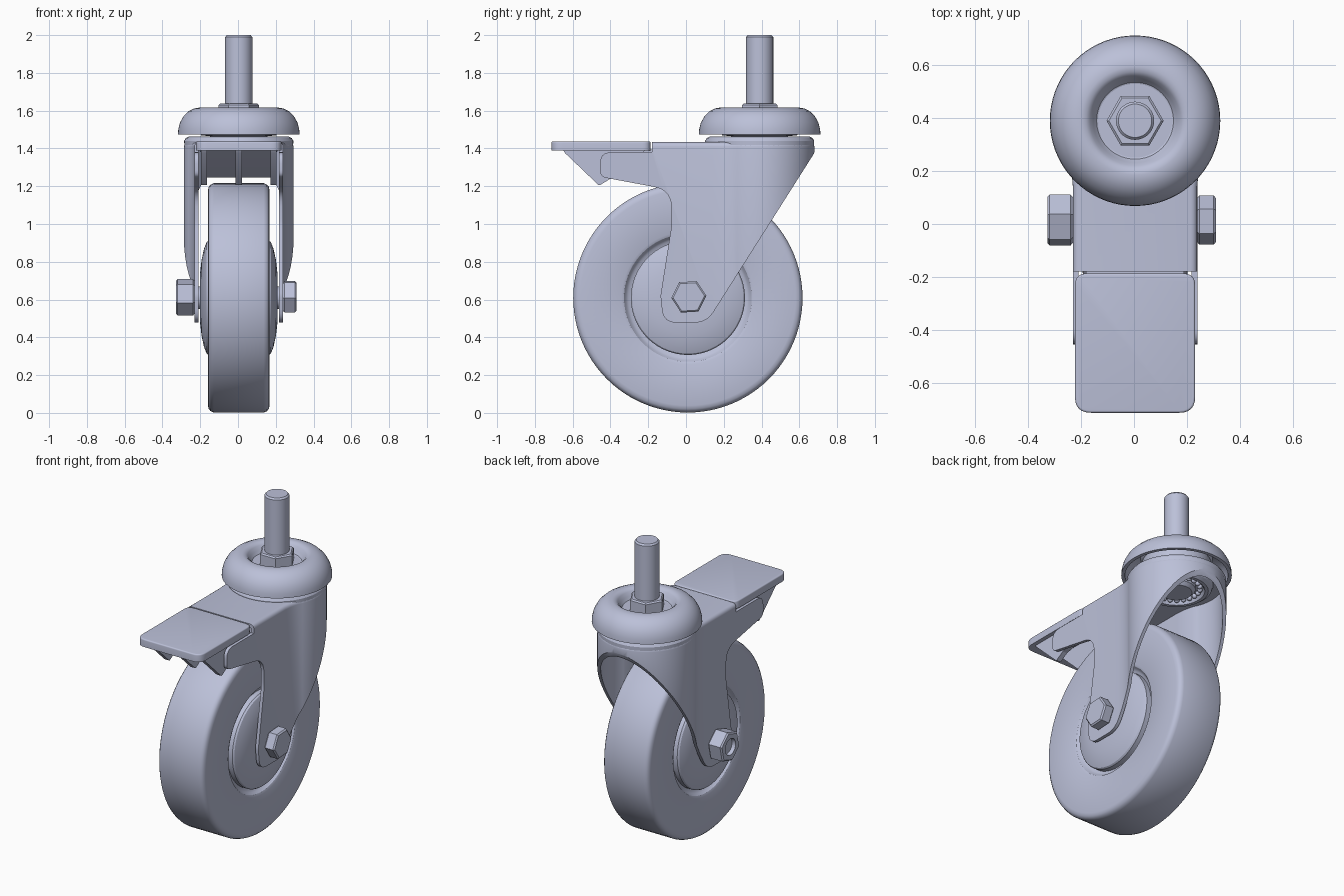
import bpy, bmesh, math
from mathutils import Matrix, Vector

if "Cube" in bpy.data.objects:
    bpy.data.objects.remove(bpy.data.objects["Cube"], do_unlink=True)

CX = 0.004                                  # symmetry plane
SWIVEL = Vector((CX, 0.39, 0))              # vertical swivel axis
AXLE = Vector((CX, 0.01, 0.609))            # wheel axle centre
TO_X = Matrix.Rotation(math.pi / 2, 4, 'Y')  # turns z into x

steel = bpy.data.materials.new("blue_grey")
steel.use_nodes = True
COLOUR = (0.50, 0.53, 0.69, 1)
steel.diffuse_color = COLOUR
bsdf = next(n for n in steel.node_tree.nodes if n.type == 'BSDF_PRINCIPLED')
bsdf.inputs["Base Color"].default_value = COLOUR


def finish(name, bm, matrix=Matrix(), smooth=True):
    bm.transform(matrix)
    bmesh.ops.recalc_face_normals(bm, faces=bm.faces)
    mesh = bpy.data.meshes.new(name)
    bm.to_mesh(mesh)
    bm.free()
    mesh.materials.append(steel)
    obj = bpy.data.objects.new(name, mesh)
    bpy.context.collection.objects.link(obj)
    if smooth:
        shade(obj)
    return obj


def activate(obj):
    bpy.ops.object.select_all(action='DESELECT')
    obj.select_set(True)
    bpy.context.view_layer.objects.active = obj


def shade(obj):
    activate(obj)
    bpy.ops.object.shade_smooth_by_angle(angle=math.radians(32))


def revolve(name, profile, place, sideways=False, steps=72):
    """Spin a (radius, height) profile round z, or round x."""
    bm = bmesh.new()
    verts = [bm.verts.new((r, 0, h)) for r, h in profile]
    edges = [bm.edges.new(p) for p in zip(verts, verts[1:])]
    if profile[0][0] > 0:                   # ring profiles are closed
        edges.append(bm.edges.new((verts[-1], verts[0])))
    bmesh.ops.spin(bm, geom=verts + edges, cent=(0, 0, 0), axis=(0, 0, 1),
                   angle=math.tau, steps=steps, use_duplicate=False)
    bmesh.ops.remove_doubles(bm, verts=bm.verts, dist=1e-5)
    return finish(name, bm, Matrix.Translation(place) @ (TO_X if sideways else Matrix()))


def rounded(points, steps=6):
    """Round each (u, v, radius) corner of an outline."""
    out = []
    for i, (u, v, r) in enumerate(points):
        c = Vector((u, v))
        a = Vector(points[i - 1][:2]) - c
        b = Vector(points[(i + 1) % len(points)][:2]) - c
        if r == 0:
            out.append(c)
            continue
        half = a.angle(b) / 2
        cut = min(r / math.tan(half), a.length * .49, b.length * .49)
        p, q = c + a.normalized() * cut, c + b.normalized() * cut
        for k in range(steps + 1):
            t = k / steps
            out.append(p * (1 - t) ** 2 + c * 2 * t * (1 - t) + q * t * t)
    return out


def prism(name, outline, lo, hi, axis='Z', bevel=0, smooth=True):
    """Extrude (x, y) along z, or (y, z) along x; bevel softens the top rim."""
    bm = bmesh.new()
    spot = (lambda u, v, w: (u, v, w)) if axis == 'Z' else (lambda u, v, w: (w, u, v))
    base = bm.faces.new([bm.verts.new(spot(u, v, lo)) for u, v in outline])
    geo = bmesh.ops.extrude_face_region(bm, geom=[base])["geom"]
    verts = [g for g in geo if isinstance(g, bmesh.types.BMVert)]
    bmesh.ops.translate(bm, verts=verts, vec=spot(0, 0, hi - lo))
    if bevel:
        rim = [e for e in bm.edges if all(v in verts for v in e.verts)]
        bmesh.ops.bevel(bm, geom=rim, offset=bevel, segments=4, profile=0.5, affect='EDGES')
    return finish(name, bm, smooth=smooth)


def boolean(obj, cutter, operation):
    mod = obj.modifiers.new("cut", 'BOOLEAN')
    mod.object, mod.operation, mod.solver = cutter, operation, 'EXACT'
    activate(obj)
    bpy.ops.object.modifier_apply(modifier=mod.name)
    bpy.data.objects.remove(cutter, do_unlink=True)


def hexagon(name, radius, depth, place, sideways=False, turn=0.0):
    bm = bmesh.new()
    bmesh.ops.create_cone(bm, cap_ends=True, segments=6, radius1=radius, radius2=radius,
                          depth=depth, matrix=Matrix.Rotation(turn, 4, 'Z'))
    caps = [e for e in bm.edges if abs(e.verts[0].co.z - e.verts[1].co.z) < 1e-4]
    bmesh.ops.bevel(bm, geom=caps, offset=0.008, segments=1, affect='EDGES')
    return finish(name, bm, Matrix.Translation(place) @ (TO_X if sideways else Matrix()),
                  smooth=False)


# Tyre and domed hub, mirrored across the wheel's mid plane
def both_sides(half):
    return half + [(r, -h) for r, h in reversed(half)]


tyre = both_sides([(0.29, 0.125), (0.315, 0.13), (0.328, 0.142), (0.338, 0.157), (0.352, 0.163),
                   (0.57, 0.163), (0.588, 0.159), (0.6, 0.149), (0.607, 0.132)])
revolve("tyre", tyre, AXLE, True, 96)
hub = both_sides([(0, 0.207), (0.13, 0.205), (0.2, 0.197), (0.26, 0.184), (0.295, 0.17),
                  (0.302, 0.16), (0.302, 0.12)])
revolve("hub", hub, AXLE, True, 96)
revolve("axle", both_sides([(0, 0.24), (0.06, 0.24)]), AXLE, True, 32)

# Fork: a bent sheet with a round back, trimmed to its side silhouette
def fork_plan(inset, front):
    wall, r = 0.235 - inset, 0.29 - inset
    half = [(wall, front), (wall, 0.14), (wall + 0.004, 0.19)]
    arc = [(r * math.cos(a), 0.39 + r * math.sin(a))
           for a in (math.radians(-30 + 120 * k / 20) for k in range(21))]
    side = half + arc
    return [(CX + x, y) for x, y in side] + [(CX - x, y) for x, y in reversed(side[:-1])]


fork = prism("fork", fork_plan(0, -0.6), 0.3, 1.434, bevel=0.025, smooth=False)
boolean(fork, prism("fork_hollow", fork_plan(0.021, -0.8), 0.2, 1.41, smooth=False), 'DIFFERENCE')
silhouette = [(-0.18, 1.5, 0), (-0.18, 1.38, 0), (-0.455, 1.38, 0.06), (-0.455, 1.25, 0.04),
              (-0.08, 1.18, 0.11), (-0.075, 1.0, 0.3), (-0.135, 0.62, 0.12), (-0.12, 0.478, 0.12),
              (0.11, 0.478, 0.12), (0.677, 1.372, 0), (0.72, 1.5, 0)]
boolean(fork, prism("fork_trim", rounded(silhouette), -0.5, 0.5, 'X', smooth=False), 'INTERSECT')
shade(fork)

# Swivel: raised race, bearing cup with balls, neck and hollow cap
revolve("swivel_race", [(0, 1.412), (0.288, 1.412), (0.289, 1.44), (0.28, 1.455),
                        (0.262, 1.464), (0, 1.464)], SWIVEL)
revolve("bearing_cup", [(0.13, 1.415), (0.215, 1.415), (0.205, 1.385), (0.185, 1.37),
                        (0.165, 1.37), (0.155, 1.385), (0.15, 1.405)], SWIVEL)
revolve("swivel_neck", [(0, 1.36), (0.09, 1.36), (0.11, 1.38), (0.11, 1.46), (0.2, 1.47),
                        (0.2, 1.56), (0, 1.56)], SWIVEL)
bm = bmesh.new()
for k in range(22):
    a = math.tau * k / 22
    spot = SWIVEL + Vector((0.137 * math.cos(a), 0.137 * math.sin(a), 1.388))
    bmesh.ops.create_uvsphere(bm, u_segments=12, v_segments=8, radius=0.016,
                              matrix=Matrix.Translation(spot))
finish("bearing_balls", bm)
revolve("swivel_cap", [(0, 1.555), (0.125, 1.555), (0.145, 1.562), (0.158, 1.58), (0.17, 1.602),
                       (0.185, 1.614), (0.205, 1.617), (0.235, 1.612), (0.265, 1.597),
                       (0.292, 1.571), (0.311, 1.537), (0.32, 1.502), (0.322, 1.475),
                       (0.3, 1.475), (0.297, 1.505), (0.282, 1.54), (0.25, 1.575),
                       (0.21, 1.59), (0.19, 1.56), (0.17, 1.54), (0, 1.54)], SWIVEL)

# Threaded stem and its locking nut
hexagon("stem_nut", 0.108, 0.09, SWIVEL + Vector((0, 0, 1.592)), turn=math.pi / 6)
revolve("stem", [(0, 1.5), (0.072, 1.5), (0.072, 1.99), (0.063, 2.0), (0, 2.0)], SWIVEL, steps=48)

# Axle bolt head on the left, open nut on the right
hexagon("bolt_head", 0.093, 0.07, AXLE + Vector((0.27, 0.005, 0.005)), True, 0.06)
nut = hexagon("axle_nut", 0.1, 0.096, AXLE + Vector((-0.283, 0.005, 0.003)), True, 0.3)
boolean(nut, revolve("nut_bore", [(0, -0.4), (0.052, -0.4), (0.052, -0.305), (0, -0.305)],
                     AXLE + Vector((0, 0.005, 0.003)), True, 32), 'DIFFERENCE')
shade(nut)

# Brake pedal: plate, three ribs and the sloped shoe above the tyre
plate = [(CX - 0.227, -0.713, 0.06), (CX + 0.227, -0.713, 0.06),
         (CX + 0.227, -0.187, 0.045), (CX - 0.227, -0.187, 0.045)]
prism("pedal_plate", rounded(plate), 1.388, 1.437, bevel=0.008)
rib = [(-0.65, 1.39, 0), (-0.64, 1.375, 0), (-0.46, 1.203, 0.012), (-0.4, 1.24, 0.02),
       (-0.25, 1.27, 0), (-0.22, 1.39, 0)]
for side, x in (("right", -0.185), ("middle", 0), ("left", 0.185)):
    prism("pedal_rib_" + side, rounded(rib), CX + x - 0.016, CX + x + 0.016, 'X')
shoe = [(-0.34, 1.395, 0), (-0.13, 1.245, 0.015), (-0.09, 1.245, 0.015), (-0.16, 1.395, 0)]
prism("brake_shoe", rounded(shoe), CX - 0.185, CX + 0.185, 'X')
